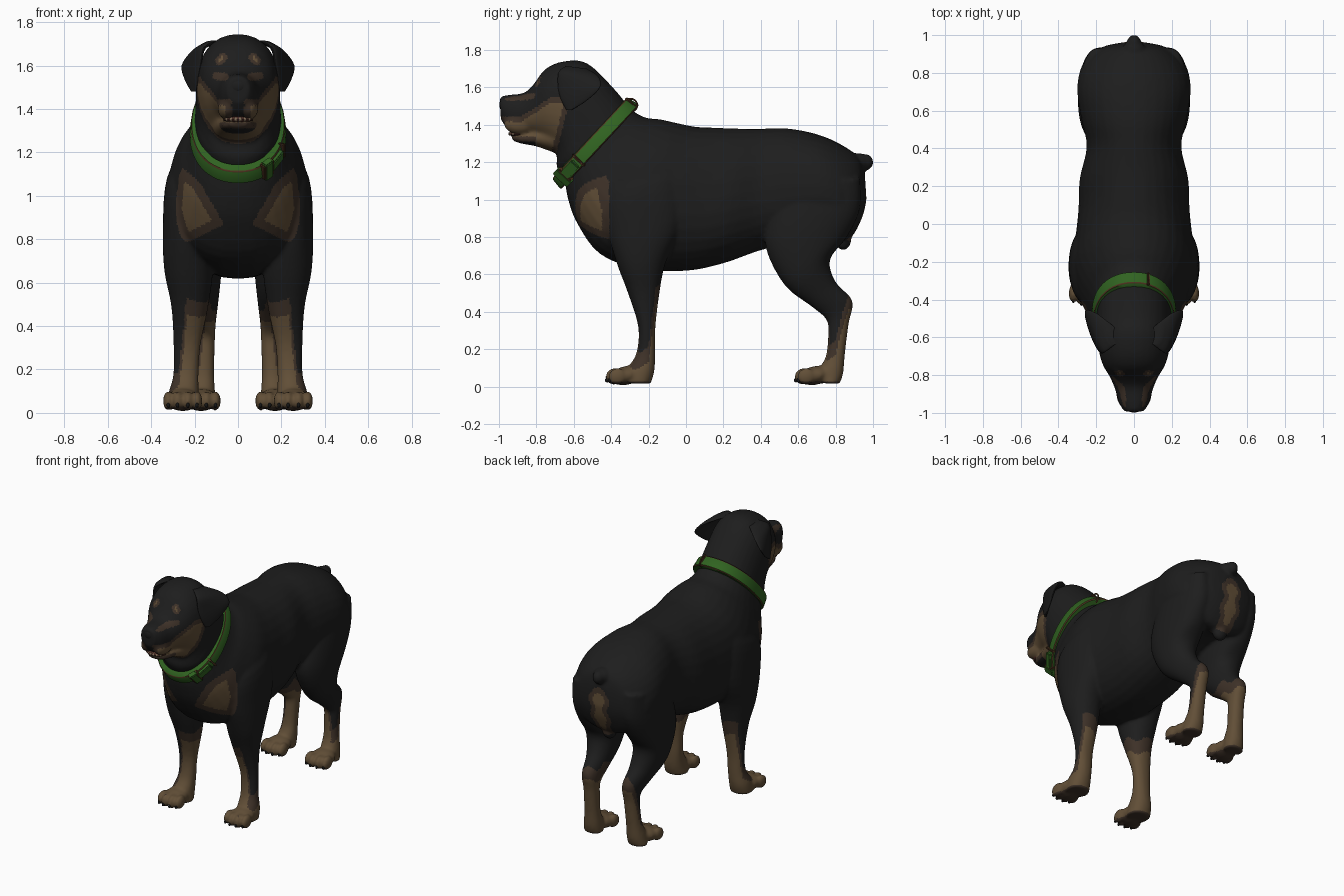
import bpy, bmesh, math
from mathutils import Vector, Matrix

cube = bpy.data.objects.get("Cube")
if cube:
    bpy.data.objects.remove(cube)


def material(name, *rgb):
    mat = bpy.data.materials.new(name)
    mat.use_nodes = True
    mat.diffuse_color = (*rgb, 1)
    mat.node_tree.nodes["Principled BSDF"].inputs["Base Color"].default_value = (*rgb, 1)
    return mat


black = material("black fur", .0125, .0125, .0125)
tan = material("tan fur", .12, .077, .038)
dark_tan = material("dark tan fur", .048, .031, .021)
green = material("green leather", .03, .125, .015)
brown = material("brown metal", .08, .035, .015)
jet = material("jet black", .008, .008, .008)
ivory = material("ivory teeth", .2, .14, .09)
red = material("mouth red", .07, .025, .018)


def clamp(v):
    return max(0, min(1, v))


def finish(name, bm, *mats):
    bmesh.ops.recalc_face_normals(bm, faces=bm.faces)
    mesh = bpy.data.meshes.new(name)
    bm.to_mesh(mesh)
    bm.free()
    for mat in mats:
        mesh.materials.append(mat)
    obj = bpy.data.objects.new(name, mesh)
    bpy.context.scene.collection.objects.link(obj)
    bpy.ops.object.select_all(action='DESELECT')
    obj.select_set(True)
    bpy.context.view_layer.objects.active = obj
    bpy.ops.object.shade_smooth_by_angle(angle=math.radians(40))
    return obj


def smooth_rings(rings, steps=4):
    """Catmull-Rom interpolation between neighbouring rings."""
    out = []
    for i in range(len(rings) - 1):
        a, b, c, d = (rings[max(0, min(len(rings) - 1, i + k))] for k in (-1, 0, 1, 2))
        for s in range(steps):
            t = s / steps
            out.append([q + t / 2 * (r - p + t * (2*p - 5*q + 4*r - u + t * (3*q - p - 3*r + u)))
                        for p, q, r, u in zip(a, b, c, d)])
    return out + [rings[-1]]


def loft(bm, rings, side=1, segments=32, caps=True, taper=0):
    """Skin oval rings: (y, z) start, (y, z) end, half width, start x, end x."""
    loops = []
    for ya, za, yb, zb, w, xa, xb in rings:
        loop = []
        for k in range(segments):
            t = math.tau * k / segments
            c, s = (math.copysign(abs(f) ** .92, f) for f in (math.cos(t), math.sin(t)))
            loop.append(bm.verts.new((
                side * ((xa + xb + (xa - xb) * c) / 2 + w * s * (1 - taper * c)),
                (ya + yb + (ya - yb) * c) / 2, (za + zb + (za - zb) * c) / 2)))
        loops.append(loop)
    for a, b in zip(loops, loops[1:]):
        for k in range(segments):
            j = (k + 1) % segments
            bm.faces.new((a[k], a[j], b[j], b[k]))
    if caps:
        bm.faces.new(loops[0])
        bm.faces.new(loops[-1])


def ball(bm, centre, size, tilt=0):
    m = Matrix.Translation(centre) @ Matrix.Rotation(tilt, 4, 'X') @ Matrix.Diagonal((*size, 1))
    bmesh.ops.create_uvsphere(bm, u_segments=16, v_segments=10, radius=1, matrix=m)


# Head with neck, trunk and jaw, nose to rump: top, bottom, half width
head = [(-.995, 1.55, -.99, 1.43, .05), (-.95, 1.56, -.95, 1.375, .078),
        (-.87, 1.57, -.88, 1.355, .1), (-.82, 1.61, -.8, 1.34, .127),
        (-.75, 1.70, -.74, 1.30, .165), (-.65, 1.74, -.7, 1.26, .185),
        (-.53, 1.73, -.69, 1.22, .192), (-.4, 1.61, -.69, 1.17, .196),
        (-.3, 1.49, -.65, 1.1, .2)]
trunk = [(-.4, 1.61, -.69, 1.17, .19), (-.3, 1.49, -.65, 1.1, .2),
         (-.22, 1.44, -.63, 1.0, .228), (-.14, 1.43, -.58, .87, .275),
         (-.05, 1.41, -.46, .71, .318), (.05, 1.39, -.25, .63, .312),
         (.15, 1.385, 0, .62, .294), (.28, 1.38, .2, .66, .287), (.42, 1.38, .4, .73, .25),
         (.55, 1.38, .58, .77, .28), (.7, 1.35, .74, .8, .3),
         (.82, 1.3, .87, .79, .27), (.92, 1.23, .94, .9, .18), (.955, 1.15, .965, 1, .06)]
jaw = [(-.935, 1.345, -.925, 1.315, .04), (-.89, 1.35, -.88, 1.3, .068),
       (-.82, 1.37, -.8, 1.285, .085), (-.72, 1.4, -.7, 1.25, .12)]
# Legs from the top down: front, back, half width, centre x
front_leg = [(-.31, 1.2, -.07, 1.27, .05, .19), (-.42, 1.03, -.03, 1.12, .093, .235),
             (-.42, .84, -.02, .88, .108, .238),
             (-.37, .66, -.11, .66, .112, .228), (-.31, .5, -.145, .48, .085, .222),
             (-.255, .32, -.165, .3, .062, .235), (-.265, .18, -.165, .17, .058, .24),
             (-.31, .1, -.17, .08, .07, .25), (-.33, .02, -.19, .015, .075, .25)]
hind_leg = [(.52, 1.05, .93, 1.12, .09, .19), (.44, .88, .93, .95, .115, .18),
            (.43, .73, .86, .8, .115, .18), (.53, .54, .77, .68, .1, .18),
            (.67, .43, .80, .56, .072, .165), (.75, .36, .89, .46, .052, .155),
            (.76, .28, .87, .34, .048, .155), (.75, .17, .85, .18, .05, .16),
            (.72, .1, .84, .07, .06, .165), (.72, .02, .82, .015, .065, .17)]
paws = [(.255, -.32), (.17, .69)]
toes = [(-.066, .015), (-.024, 0), (.024, 0), (.066, .015)]

bm = bmesh.new()
for part, taper in ((head, -.05), (trunk, .06), (jaw, 0)):
    loft(bm, smooth_rings([(*r, 0, 0) for r in part]), taper=taper)
# Docked tail and underside
ball(bm, (0, .92, 1.2), (.06, .06, .05))
ball(bm, (0, .96, 1.2), (.038, .042, .045))
ball(bm, (0, .84, .79), (.05, .045, .06))
for side in (1, -1):
    for leg in (front_leg, hind_leg):
        loft(bm, smooth_rings([(*r, r[-1]) for r in leg]), side)
    for x, y in paws:
        ball(bm, (side * x, y, .06), (.08, .085, .05), .2)
        for dx, dy in toes:
            ball(bm, (side * (x + dx), y - .062 + dy, .055), (.025, .05, .045), .25)
    # Hanging upper lips and brows
    ball(bm, (side * .05, -.89, 1.405), (.045, .085, .055))
    ball(bm, (side * .075, -.765, 1.63), (.035, .03, .022))
body = finish("dog_body", bm, black, dark_tan, tan)

# Fuse the skins into one surface
remesh = body.modifiers.new("fuse", 'REMESH')
remesh.mode, remesh.voxel_size = 'VOXEL', .0105
relax = body.modifiers.new("relax", 'SMOOTH')
relax.factor, relax.iterations = .5, 5
fused = bpy.data.meshes.new_from_object(body.evaluated_get(bpy.context.evaluated_depsgraph_get()))
body.modifiers.clear()
body.data = fused
fused.materials.clear()
for mat in (black, dark_tan, tan):
    fused.materials.append(mat)


def streak(x, z, a, b, r):
    """Depth inside a rounded streak from a to b, seen along y."""
    p, a, b = Vector((x, z)), Vector(a), Vector(b)
    t = clamp((p - a).dot(b - a) / (b - a).length_squared)
    return r - (p - a - (b - a) * t).length


def patch(x, z, corners):
    """Depth inside a convex patch with anticlockwise corners, seen along y."""
    p = Vector((x, z))
    depths = []
    for a, b in zip(corners, corners[1:] + corners[:1]):
        a, edge = Vector(a), Vector(b) - Vector(a)
        depths.append(edge.normalized().cross(p - a))
    return min(depths)


chest = [(.255, 1.13), (.175, 1.06), (.065, .87), (.24, .78), (.305, .84), (.29, 1.06)]


def marking(p):
    """Depth inside the tan markings and the width of their dark border."""
    x, y, z = abs(p.x), p.y, p.z
    if z < .62:
        wave = .02 * math.sin(40 * y + 30 * x)
        if y < .2:
            outer = clamp((x - .235) / .04) * clamp((-.16 - y) / .04)
            return .52 - .32 * outer + wave - z, .09
        outer = clamp((x - .15) / .04) * clamp((.87 - y) / .07)
        return .49 - .25 * outer + wave - z, .08
    if y > .8:
        return streak(x, z, (0, 1.06), (0, .85), .07 + .01 * math.sin(50 * z)), .035
    if y < -.62 and z > 1.22:
        brow = 2 * streak(x, z, (.07, 1.638), (.085, 1.622), .02)
        lid = streak(x, z, (.06, 1.548), (.1, 1.552), .018) if y < -.74 else 0
        line = 1.445 + .65 * max(0, min(.16, y + .88))
        cheek = min(line - z, -.63 - y - .25 * max(0, 1.5 - z))
        if y < -.8:
            cheek = min(cheek, x - .03 if z > 1.36 else z - 1.31)
        return max(brow, cheek, lid), .028
    if y < -.3 and z < 1.2:
        return min(patch(x, z, chest), -.41 - y), .04
    return 0, 1


for face in fused.polygons:
    depth, border = marking(face.center)
    face.material_index = 2 if depth > border else 1 if depth > 0 else 0
    if face.center.z < .03:
        face.material_index = 1
    face.use_smooth = True

# Folded ears, eyes and claws: ear rings run front edge, back edge, thickness, both x
ear = [(-.64, 1.715, -.53, 1.7, .03, .11, .13), (-.68, 1.685, -.47, 1.66, .024, .158, .205),
       (-.685, 1.61, -.46, 1.6, .018, .172, .255), (-.67, 1.54, -.53, 1.53, .014, .185, .24),
       (-.64, 1.48, -.61, 1.48, .008, .195, .212)]
for side, word in ((1, "left"), (-1, "right")):
    bm = bmesh.new()
    loft(bm, smooth_rings(ear), side)
    finish(word + "_ear", bm, black)
    bm = bmesh.new()
    ball(bm, (side * .078, -.793, 1.585), (.022, .022, .014))
    finish(word + "_eye", bm, brown)
    bm = bmesh.new()
    for x, y in paws:
        for dx, dy in toes:
            ball(bm, (side * (x + dx), y - .1 + dy, .036), (.008, .014, .012), .5)
    finish(word + "_claws", bm, jet)

# Nose and mouth
bm = bmesh.new()
ball(bm, (0, -.97, 1.508), (.05, .028, .042))
finish("nose", bm, black)
bm = bmesh.new()
ball(bm, (0, -.895, 1.352), (.068, .055, .016))
finish("mouth", bm, red)
bm = bmesh.new()
for x in (-.05, -.03, -.01, .01, .03, .05):
    ball(bm, (x, -.943 + 8 * x * x, 1.352), (.009, .008, .009))
finish("teeth", bm, ivory)

# Collar band with thin darker rims
mid, up, along = Vector((0, -.487, 1.305)), Vector((0, .195, .21)), Vector((0, -.73, .68))
wide = .208
profile = [(-.038, .9), (-.038, 1.045), (-.032, 1.07), (.03, 1.04), (.036, 1.02), (.04, .9)]
rings = []
for offset, grow in profile:
    a, b = mid + along * offset + up * grow, mid + along * offset - up * grow
    rings.append((a.y, a.z, b.y, b.z, wide * grow, 0, 0))
bm = bmesh.new()
loft(bm, rings, segments=48, caps=False)
collar = finish("collar", bm, green, brown)
for face in collar.data.polygons:
    face.material_index = 1 if face.index // 48 in (1, 3) else 0


def on_collar(t, grow):
    """Frame on the band: tangent, across the band, outward."""
    spot = mid + (up * math.cos(t) + Vector((wide * math.sin(t), 0, 0))) * grow
    tangent = (Vector((wide * math.cos(t), 0, 0)) - up * math.sin(t)).normalized()
    frame = Matrix((tangent, along, tangent.cross(along))).transposed().to_4x4()
    return Matrix.Translation(spot) @ frame


def block(name, t, grow, size, mat):
    bm = bmesh.new()
    bmesh.ops.create_cube(bm, size=1, matrix=on_collar(t, grow) @ Matrix.Diagonal((*size, 1)))
    bmesh.ops.bevel(bm, geom=bm.edges[:], offset=.005, segments=2, affect='EDGES')
    finish(name, bm, mat)


# Buckle, strap loops and lead ring
block("buckle", 2.5, 1.09, (.05, .105, .035), green)
block("buckle_frame", 2.5, 1.07, (.065, .09, .035), brown)
block("strap_end", 2.25, 1.08, (.1, .055, .03), green)
block("strap_keeper", 2.0, 1.07, (.012, .092, .035), brown)
block("ring_keeper", .35, 1.06, (.014, .085, .02), brown)
bpy.ops.mesh.primitive_torus_add(major_radius=.034, minor_radius=.005, major_segments=24,
                                 minor_segments=8, location=(.075, -.295, 1.505),
                                 rotation=(0, math.pi / 2, 0))
lead_ring = bpy.context.object
lead_ring.name = "lead_ring"
lead_ring.data.materials.append(brown)
bpy.ops.object.shade_smooth_by_angle()
